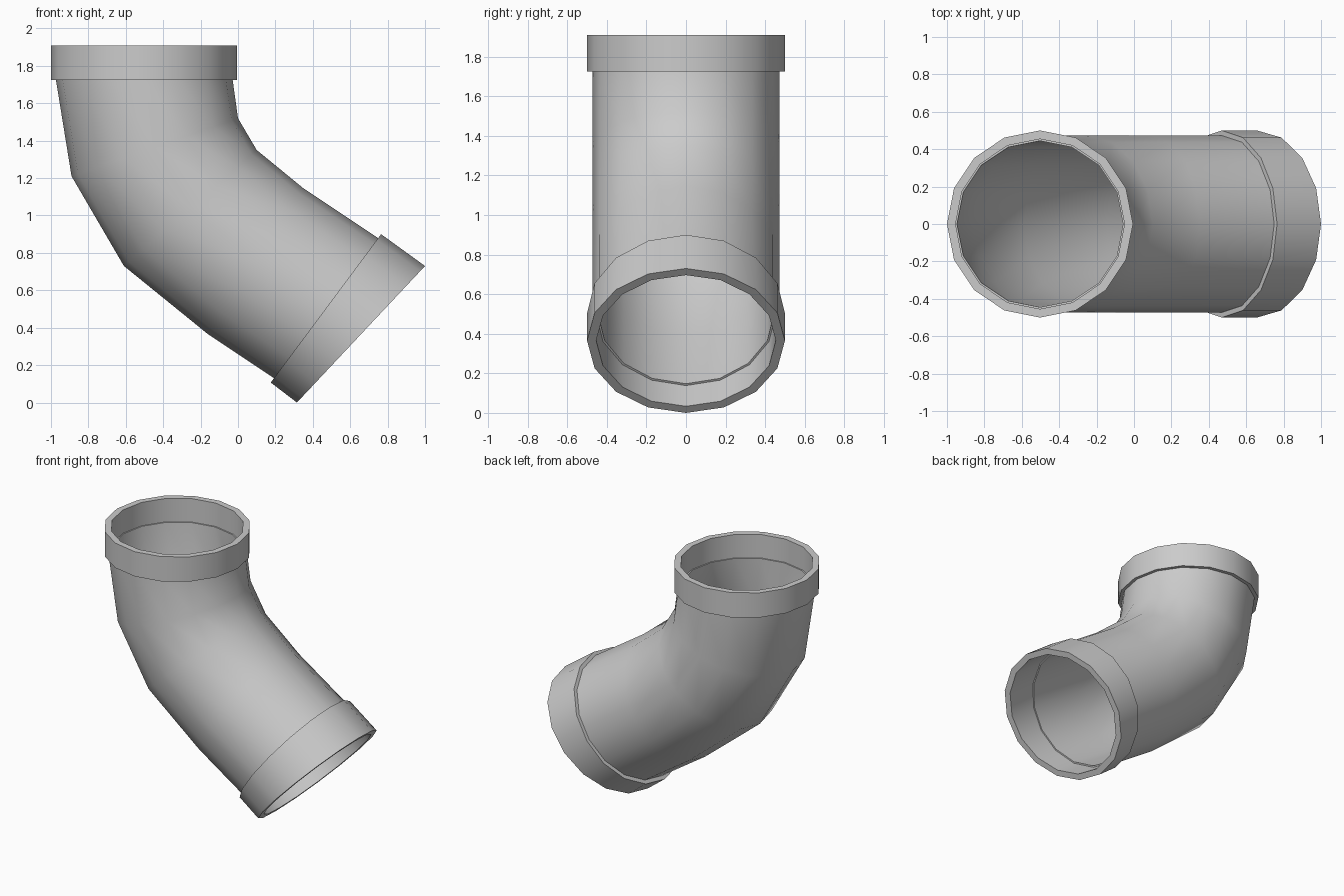
import bpy, bmesh, math
from mathutils import Vector

if "Cube" in bpy.data.objects:
    bpy.data.objects.remove(bpy.data.objects["Cube"])

SIDES = 16


def tube(name, stations):
    """Loft a closed shell; each station is (xa, za, xb, zb, y radius): a tilted ring."""
    bm = bmesh.new()
    rings = []
    for xa, za, xb, zb, ry in stations:
        a, b = Vector((xa, 0, za)), Vector((xb, 0, zb))
        mid, u = (a + b) / 2, (b - a) / 2
        ring = []
        for i in range(SIDES):
            t = 2 * math.pi * i / SIDES
            ring.append(bm.verts.new(mid + u * math.cos(t) + Vector((0, ry * math.sin(t), 0))))
        rings.append(ring)
    for r0, r1 in zip(rings, rings[1:] + rings[:1]):
        for i in range(SIDES):
            j = (i + 1) % SIDES
            bm.faces.new((r0[i], r0[j], r1[j], r1[i]))
    bmesh.ops.recalc_face_normals(bm, faces=bm.faces)
    mesh = bpy.data.meshes.new(name)
    bm.to_mesh(mesh)
    bm.free()
    ob = bpy.data.objects.new(name, mesh)
    bpy.context.collection.objects.link(ob)
    bpy.context.view_layer.objects.active = ob
    ob.select_set(True)
    bpy.ops.object.shade_smooth_by_angle(angle=math.radians(40))
    ob.select_set(False)


def shrink(s, k):
    """The same ring scaled about its own centre."""
    xa, za, xb, zb, ry = s
    mx, mz = (xa + xb) / 2, (za + zb) / 2
    return (mx + (xa - mx) * k, mz + (za - mz) * k,
            mx + (xb - mx) * k, mz + (zb - mz) * k, ry * k)


def shell(name, outer, k):
    tube(name, outer + [shrink(s, k) for s in reversed(outer)])


# Bent pipe body: outer-bend point, inner-bend point, half width
shell("elbow_pipe", [
    (-0.975, 1.735, -0.03, 1.735, 0.473),
    (-0.89, 1.21, 0.0, 1.52, 0.473),
    (-0.61, 0.73, 0.10, 1.35, 0.473),
    (-0.16, 0.365, 0.35, 1.145, 0.473),
    (0.20, 0.125, 0.755, 0.875, 0.473),
], 0.94)

# Collars at both ends
shell("upper_collar", [(-1.0, 1.725, -0.005, 1.725, 0.5),
                       (-1.0, 1.91, -0.005, 1.91, 0.5)], 0.908)
shell("lower_collar", [(0.175, 0.107, 0.765, 0.90, 0.5),
                       (0.315, 0.0, 1.0, 0.73, 0.5)], 0.908)
